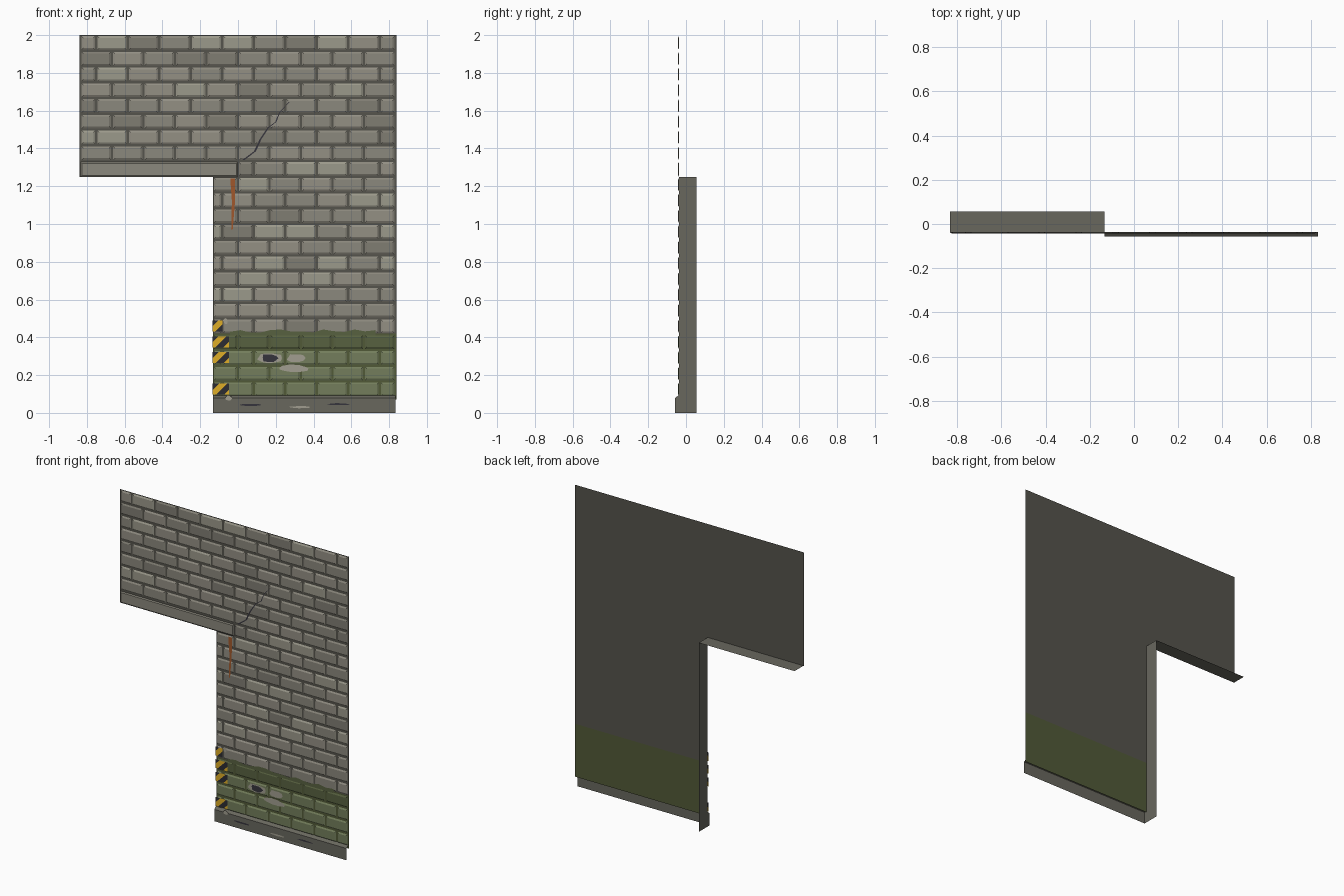
import bpy, bmesh, math, random
from mathutils import Vector

if "Cube" in bpy.data.objects:
    bpy.data.objects.remove(bpy.data.objects["Cube"])

random.seed(4)
W, DOOR, HEAD, STEP = 5 / 6, -0.133, 1.25, 1 / 12
Y_WALL, Y_BRICK, Y_DECAL, Y_BACK = -0.037, -0.042, -0.0432, 0.056
Y_BASE = -0.057


def material(name, r, g, b):
    m = bpy.data.materials.new(name)
    m.diffuse_color = [(c / 255) ** 2.2 for c in (r, g, b)] + [1]
    m.use_nodes = True
    m.node_tree.nodes["Principled BSDF"].inputs["Base Color"].default_value = m.diffuse_color
    return m


GREYS = [material(f"brick_grey_{i}", *c) for i, c in enumerate(
    [(146, 142, 131), (138, 135, 124), (127, 124, 114), (154, 152, 138)])]
GREENS = [material("paint_green", 115, 125, 92), material("paint_green_dark", 88, 97, 66)]
MORTAR = material("mortar", 86, 84, 77)
MORTAR_GREEN = material("mortar_green", 82, 90, 58)
CONCRETE = material("concrete", 104, 103, 94)
DARK = material("dark_chip", 56, 55, 62)
PALE = material("bare_patch", 160, 156, 142)
YELLOW = material("hazard_yellow", 222, 172, 44)
BLACK = material("hazard_black", 48, 48, 54)
RUST = material("rust", 158, 88, 48)


def finish(name, bm, mats):
    me = bpy.data.meshes.new(name)
    bm.to_mesh(me)
    bm.free()
    for m in mats:
        me.materials.append(m)
    ob = bpy.data.objects.new(name, me)
    bpy.context.collection.objects.link(ob)
    return ob


def poly(bm, pts, mat=0):
    f = bm.faces.new([bm.verts.new(p) for p in pts])
    f.material_index = mat
    return f


def rect(bm, x0, x1, z0, z1, y, mat=0):
    return poly(bm, [(x0, y, z0), (x1, y, z0), (x1, y, z1), (x0, y, z1)], mat)


def raised(bm, x0, x1, z0, z1, mat, bevel=0.009):
    """Shallow block with sloped edges and an open back."""
    rings = []
    for d, y in ((0, Y_WALL), (bevel, Y_BRICK)):
        rings.append([bm.verts.new(p) for p in (
            (x0 + d, y, z0 + d), (x1 - d, y, z0 + d), (x1 - d, y, z1 - d), (x0 + d, y, z1 - d))])
    a, b = rings
    quads = [b] + [[a[i], a[(i + 1) % 4], b[(i + 1) % 4], b[i]] for i in range(4)]
    for q in quads:
        bm.faces.new(q).material_index = mat


# Backing sheet: L-shape with a green lower band
bm = bmesh.new()
rect(bm, DOOR, W + 0.005, 0.07, 0.42, Y_WALL, 1)
rect(bm, DOOR, W + 0.005, 0.42, HEAD, Y_WALL)
rect(bm, -W - 0.005, W + 0.005, HEAD, 2, Y_WALL)
finish("wall_backing", bm, [MORTAR, MORTAR_GREEN])

# Brick courses in running bond
bm = bmesh.new()
gap = 0.006
for row in range(1, 24):
    z0 = row * STEP
    left = -W if z0 > HEAD + 0.01 else DOOR
    if row == 15:
        left = 0
    shift = 0.5 if row % 2 else 0
    for k in range(-6, 7):
        x0 = max((k + shift) / 6, left)
        x1 = min((k + 1 + shift) / 6, W)
        if x1 - x0 < 0.035:
            continue
        mat = 4 if row < 4 else 5 if row == 4 else random.choice([0, 0, 1, 1, 1, 2, 3])
        raised(bm, x0 + gap, x1 - gap, z0 + gap, z0 + STEP - gap, mat)
finish("bricks", bm, GREYS + GREENS)

# Lintel over the opening
bm = bmesh.new()
raised(bm, -W, -0.002, HEAD, HEAD + STEP - 0.006, 0, 0.007)
finish("lintel", bm, [GREYS[1]])

# Reveals of the opening: side jamb and soffit
bm = bmesh.new()
poly(bm, [(DOOR, Y_BACK, 0), (DOOR, Y_BASE, 0), (DOOR, Y_BASE, 0.08), (DOOR, Y_WALL, 0.095),
          (DOOR, Y_WALL, HEAD), (DOOR, Y_BACK, HEAD)])
finish("door_jamb", bm, [CONCRETE])
bm = bmesh.new()
poly(bm, [(-W, Y_WALL, HEAD), (-W, Y_BACK, HEAD), (DOOR, Y_BACK, HEAD), (DOOR, Y_WALL, HEAD)])
finish("door_soffit", bm, [CONCRETE])

# Plinth with sloped top
bm = bmesh.new()
profile = [(Y_BASE, 0), (Y_BASE, 0.078), (Y_WALL, 0.093)]
for (ya, za), (yb, zb) in zip(profile, profile[1:]):
    poly(bm, [(DOOR, ya, za), (W, ya, za), (W, yb, zb), (DOOR, yb, zb)])
finish("plinth", bm, [CONCRETE])

# Hazard stripes: strips cut on the diagonal, coloured alternately
bm = bmesh.new()
for row, width in ((1, 0.085), (3, 0.085), (4, 0.085), (5, 0.05)):
    rect(bm, DOOR - 0.001, DOOR + width, row * STEP + 0.013, (row + 1) * STEP - 0.012, Y_DECAL)
n = Vector((1, 0, -1)).normalized()
pitch = 0.03
for k in range(-24, 2):
    bmesh.ops.bisect_plane(bm, geom=bm.verts[:] + bm.edges[:] + bm.faces[:],
                           plane_co=n * k * pitch, plane_no=n)
for f in bm.faces:
    f.material_index = math.floor(f.calc_center_median().dot(n) / pitch) % 2
    f.normal_update()
finish("hazard_stripes", bm, [YELLOW, BLACK])


def blob(name, x, z, rx, rz, mat, y=Y_DECAL, n=11):
    """Ragged flat patch."""
    bm = bmesh.new()
    pts = []
    for i in range(n):
        a, r = math.tau * i / n, random.uniform(0.75, 1.1)
        pts.append((x + rx * r * math.cos(a), y, z + rz * r * math.sin(a)))
    poly(bm, pts)
    finish(name, bm, [mat])


# Chipped paint and dents
blob("chip_rim", 0.165, 0.29, 0.07, 0.03, PALE)
blob("chip_core", 0.165, 0.29, 0.045, 0.022, DARK, Y_DECAL - 0.0006)
blob("bare_patch_upper", 0.31, 0.29, 0.05, 0.026, PALE)
blob("bare_patch_lower", 0.29, 0.235, 0.09, 0.022, PALE)
blob("corner_chip", -0.05, 0.08, 0.02, 0.014, PALE, Y_BASE - 0.001)
blob("stripe_chip", -0.065, 0.485, 0.014, 0.016, PALE)
blob("small_chip", 0.565, 0.985, 0.012, 0.008, PALE)
for i, (x, z, m) in enumerate([(0.07, 0.042, DARK), (0.53, 0.046, DARK), (0.33, 0.03, PALE)]):
    blob(f"plinth_scuff_{i}", x, z, 0.06, 0.006, m, Y_BASE - 0.001)


def ribbon(name, pts, width, mat):
    """Tapering flat streak along (x, z) points."""
    bm = bmesh.new()
    last = len(pts) - 1
    sides = []
    for i, (x, z) in enumerate(pts):
        w = width * (1 - 0.7 * i / last) / 2
        sides.append([bm.verts.new((x + s * w, Y_DECAL, z)) for s in (-1, 1)])
    for (a, b), (c, d) in zip(sides, sides[1:]):
        bm.faces.new([a, b, d, c])
    finish(name, bm, [mat])


# Crack, rust streaks and paint edge
ribbon("crack", [(0.03, 1.34), (0.09, 1.385), (0.12, 1.45), (0.16, 1.51), (0.2, 1.54),
                 (0.22, 1.59), (0.27, 1.645)], 0.012, DARK)
ribbon("crack_branch", [(0.16, 1.51), (0.23, 1.52)], 0.008, DARK)
ribbon("rust_streak", [(-0.028, 1.24), (-0.024, 1.12), (-0.032, 0.97)], 0.026, RUST)
bm = bmesh.new()
edge = [(DOOR + 0.09 + 0.055 * i, random.uniform(0.425, 0.442)) for i in range(15)]
poly(bm, [(x, Y_DECAL, z) for x, z in reversed(edge)] +
     [(edge[0][0], Y_DECAL, 0.41), (edge[-1][0], Y_DECAL, 0.41)])
finish("paint_edge", bm, [GREENS[1]])
